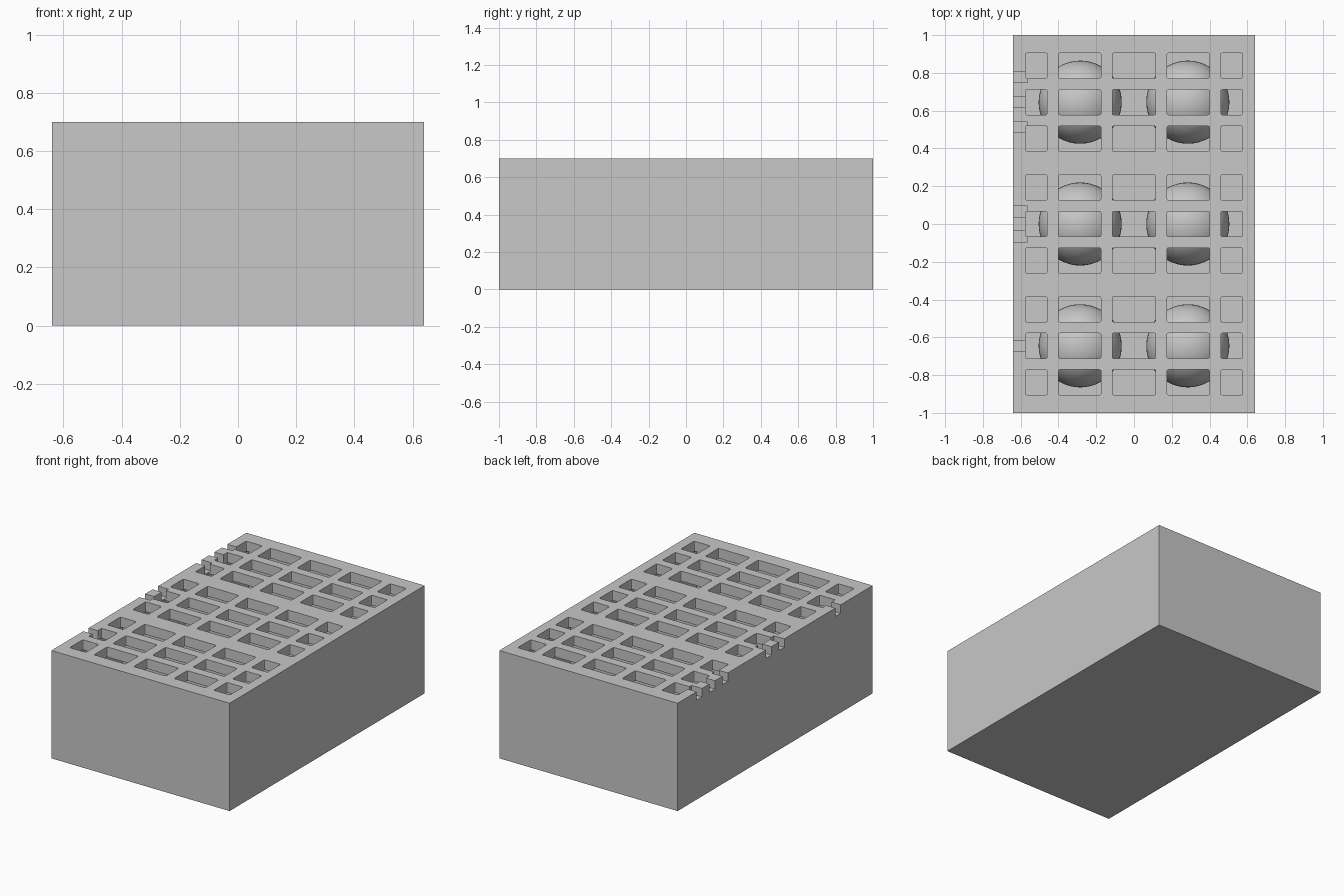
import bpy, bmesh
from mathutils import Matrix, Vector

if "Cube" in bpy.data.objects:
    bpy.data.objects.remove(bpy.data.objects["Cube"], do_unlink=True)

W, L, H = 1.28, 2.0, 0.70     # outer size of the crate
WALL = 0.065                  # wall, floor, divider and grate thickness
PITCH = 0.645                 # spacing of the compartments

grey = bpy.data.materials.new("light grey")
grey.use_nodes = True
colour = (0.58, 0.58, 0.58, 1)
grey.diffuse_color = colour
grey.node_tree.nodes["Principled BSDF"].inputs["Base Color"].default_value = colour


def boxes_object(name, boxes, corner=0):
    """One object from boxes given as (low corner, high corner)."""
    bm = bmesh.new()
    for lo, hi in boxes:
        lo, hi = Vector(lo), Vector(hi)
        place = Matrix.Translation((lo + hi) / 2) @ Matrix.Diagonal((*(hi - lo), 1))
        bmesh.ops.create_cube(bm, size=1, matrix=place)
    if corner:
        upright = [e for e in bm.edges
                   if abs(e.verts[0].co.z - e.verts[1].co.z) > 0.01]
        bmesh.ops.bevel(bm, geom=upright, offset=corner, segments=2,
                        profile=0.5, affect='EDGES')
    mesh = bpy.data.meshes.new(name)
    bm.to_mesh(mesh)
    bm.free()
    mesh.materials.append(grey)
    obj = bpy.data.objects.new(name, mesh)
    bpy.context.collection.objects.link(obj)
    return obj


def cut(target, cutter):
    cutter.hide_render = True
    mod = target.modifiers.new("cut", 'BOOLEAN')
    mod.operation = 'DIFFERENCE'
    mod.solver = 'EXACT'
    mod.object = cutter
    bpy.context.view_layer.objects.active = target
    bpy.ops.object.modifier_apply(modifier=mod.name)
    bpy.data.objects.remove(cutter, do_unlink=True)


# Crate body
crate = boxes_object("crate", [((-W / 2, -L / 2, 0), (W / 2, L / 2, H))])

# Three closed compartments
inner_x, inner_y = 0.58, 0.29
cut(crate, boxes_object("compartments", [
    ((-inner_x, k * PITCH - inner_y, WALL), (inner_x, k * PITCH + inner_y, H - WALL))
    for k in (-1, 0, 1)]))

# Grate openings in the lid, three rows over each compartment
columns = [(-0.575, -0.46), (-0.40, -0.175), (-0.115, 0.115),
           (0.175, 0.40), (0.46, 0.575)]
rows = [k * PITCH + j * 0.193 for k in (-1, 0, 1) for j in (-1, 0, 1)]
cut(crate, boxes_object("grate_openings", [
    ((x0, y - 0.067, H - 0.1), (x1, y + 0.067, H + 0.1))
    for x0, x1 in columns for y in rows], corner=0.008))

# Counting notches on the right rim: one, two and three
notches = []
for k, count in ((-1, 1), (0, 2), (1, 3)):
    for i in range(count):
        y = k * PITCH + (i - (count - 1) / 2) * 0.132
        notches.append(((-W / 2 - 0.1, y - 0.028, H - 0.055),
                        (-0.565, y + 0.028, H + 0.1)))
cut(crate, boxes_object("rim_notches", notches))

# Two balls resting in each compartment
radius = 0.22
for k, row in ((-1, "front"), (0, "middle"), (1, "back")):
    for x, side in ((-0.285, "right"), (0.285, "left")):
        bpy.ops.mesh.primitive_uv_sphere_add(
            segments=48, ring_count=24, radius=radius,
            location=(x, k * PITCH, WALL + radius))
        ball = bpy.context.object
        ball.name = f"{row}_{side}_ball"
        ball.data.materials.append(grey)
        bpy.ops.object.shade_smooth()
